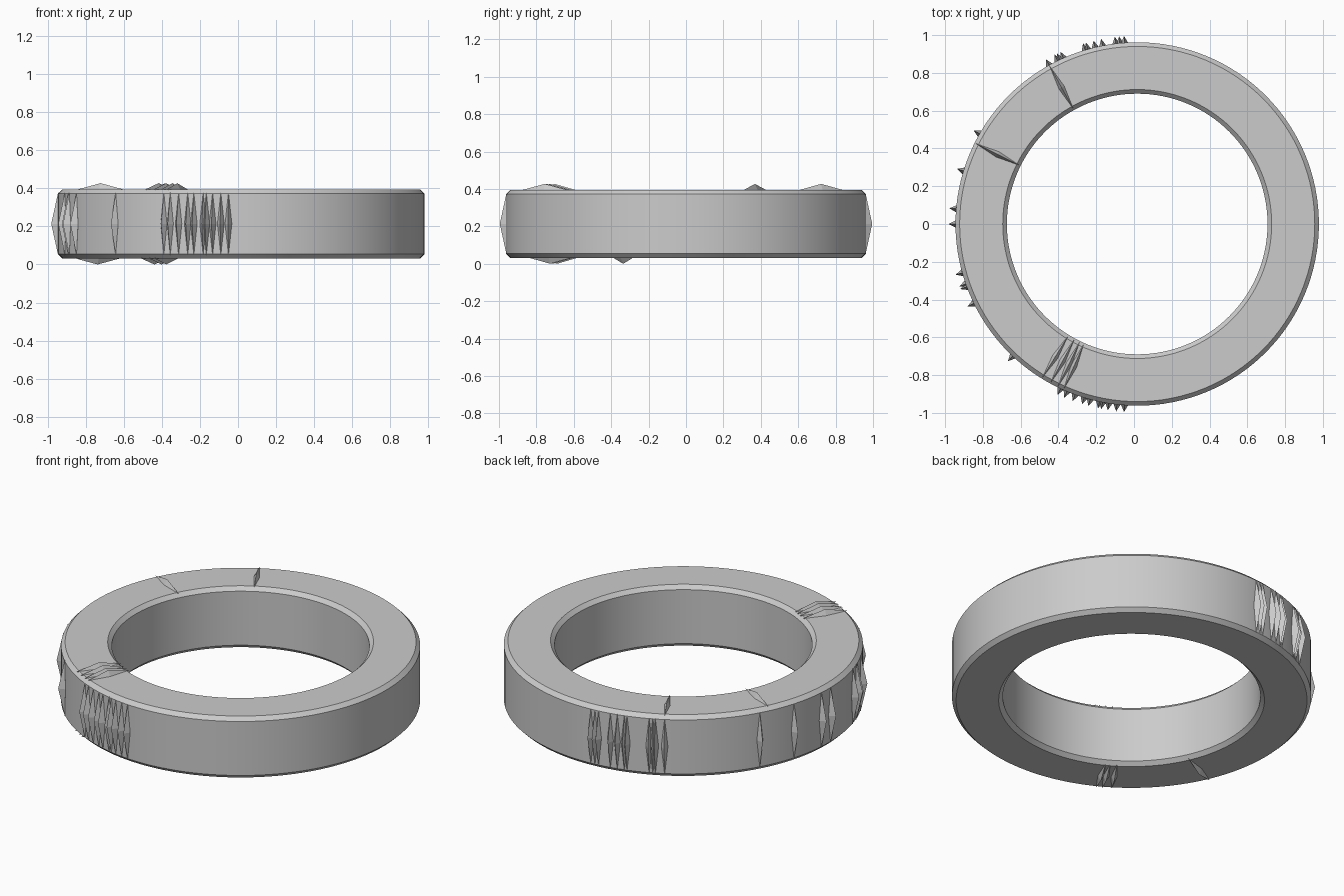
import bpy, bmesh, math
from mathutils import Matrix, Vector

if "Cube" in bpy.data.objects:
    bpy.data.objects.remove(bpy.data.objects["Cube"], do_unlink=True)

CENTER = Vector((0.017, 0.0, 0.0))
R_OUT, R_IN, Z_LOW, Z_HIGH, CHAMFER = 0.962, 0.69, 0.032, 0.395, 0.022
Z_MID = (Z_LOW + Z_HIGH) / 2
R_MID = (R_OUT + R_IN) / 2

metal = bpy.data.materials.new("plain grey")
metal.use_nodes = True
grey = (0.6, 0.6, 0.6, 1)
metal.diffuse_color = grey
metal.node_tree.nodes["Principled BSDF"].inputs["Base Color"].default_value = grey


def make_object(name, bm):
    bmesh.ops.recalc_face_normals(bm, faces=bm.faces)
    mesh = bpy.data.meshes.new(name)
    bm.to_mesh(mesh)
    bm.free()
    obj = bpy.data.objects.new(name, mesh)
    obj.location = CENTER
    mesh.materials.append(metal)
    bpy.context.collection.objects.link(obj)
    return obj


# Ring band: chamfered rectangle spun around the axis
def make_ring(steps=128):
    c = CHAMFER
    profile = [(R_IN + c, Z_LOW), (R_OUT - c, Z_LOW), (R_OUT, Z_LOW + c), (R_OUT, Z_HIGH - c),
               (R_OUT - c, Z_HIGH), (R_IN + c, Z_HIGH), (R_IN, Z_HIGH - c), (R_IN, Z_LOW + c)]
    bm = bmesh.new()
    verts = [bm.verts.new((r, 0, z)) for r, z in profile]
    edges = [bm.edges.new((verts[i - 1], verts[i])) for i in range(len(verts))]
    bmesh.ops.spin(bm, geom=verts + edges, cent=(0, 0, 0), axis=(0, 0, 1),
                   angle=math.tau, steps=steps, use_merge=True)
    bmesh.ops.remove_doubles(bm, verts=bm.verts, dist=0.0001)
    return make_object("ring_band", bm)


# Slim eight-sided crystals, half sunk into the surface
def make_crystals(name, angles, radius, z, half_size):
    bm = bmesh.new()
    for angle in angles:
        turn = Matrix.Rotation(math.radians(angle), 4, "Z")
        place = turn @ Matrix.Translation((radius, 0, z)) @ Matrix.Diagonal((*half_size, 1))
        points = {}
        for axis in range(3):
            for sign in (-1, 1):
                p = Vector((0, 0, 0))
                p[axis] = sign
                points[axis, sign] = bm.verts.new(place @ p)
        for sx in (-1, 1):
            for sy in (-1, 1):
                for sz in (-1, 1):
                    bm.faces.new((points[0, sx], points[1, sy], points[2, sz]))
    return make_object(name, bm)


ring = make_ring()
bpy.ops.object.select_all(action="DESELECT")
ring.select_set(True)
bpy.context.view_layer.objects.active = ring
bpy.ops.object.shade_smooth_by_angle(angle=math.radians(30))

back = [94, 95.5, 96.8, 101, 103.4, 105.8, 106.7, 114, 115.2, 116, 119]
side = [150.2, 163, 175.2, 180, 195.6, 199.3, 200.2, 205.9, 226.7]
front = [245, 247.2, 250, 253, 255, 258, 259, 261, 263.6, 266]
upright = (0.036, 0.018, 0.165)
flat = (0.13, 0.016, 0.032)

make_crystals("back_rim_crystals", back, R_OUT, Z_MID, upright)
make_crystals("side_rim_crystals", side, R_OUT, Z_MID, upright)
make_crystals("front_rim_crystals", front, R_OUT, Z_MID, upright)
make_crystals("top_crystals", [119, 153.5, 238.3, 241.4, 244, 246], R_MID, Z_HIGH, flat)
make_crystals("bottom_crystals", [204, 236.5, 239.5, 241.5], R_MID, Z_LOW, flat)
